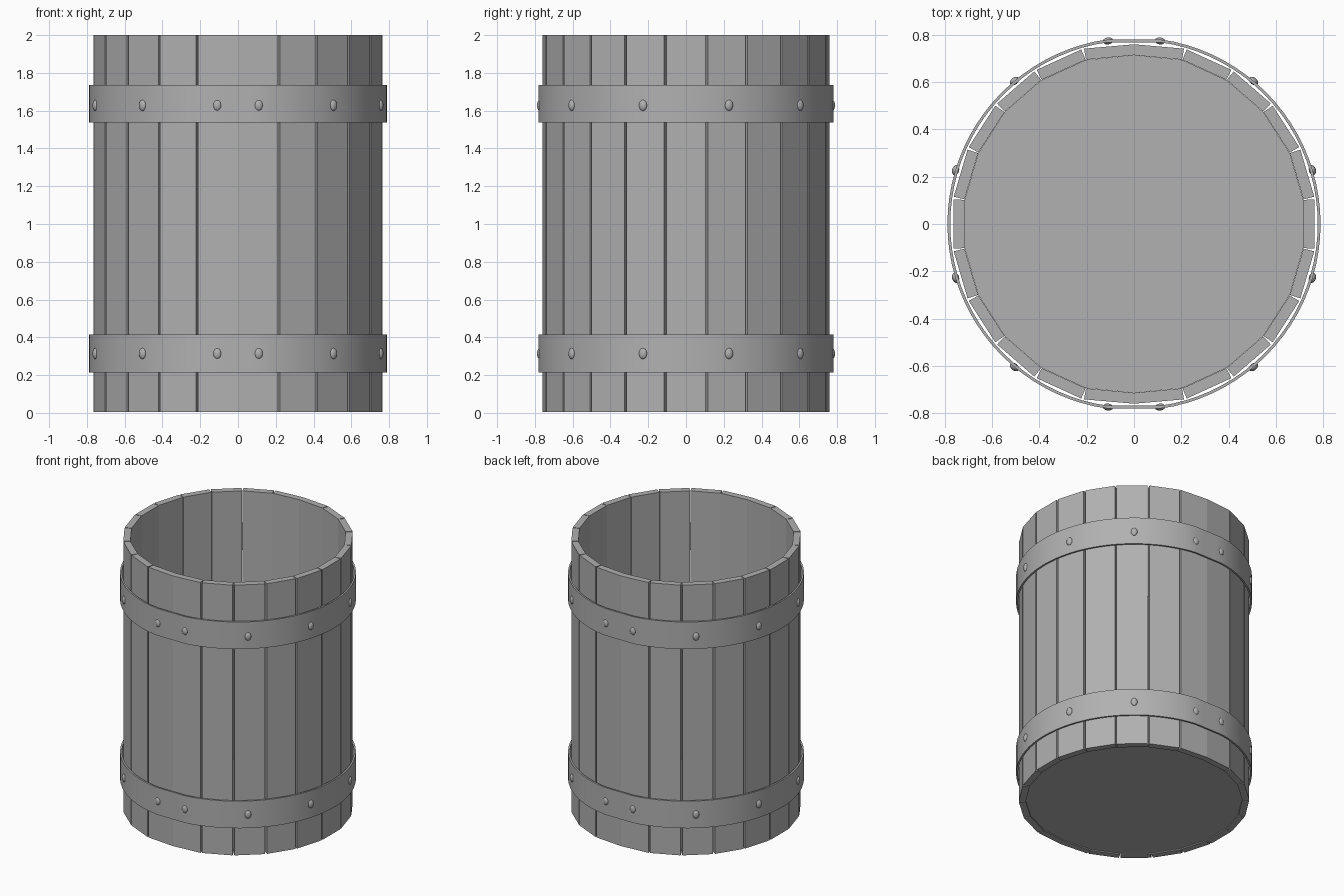
import bpy, bmesh
from math import sin, cos, tan, pi, radians

if "Cube" in bpy.data.objects:
    bpy.data.objects.remove(bpy.data.objects["Cube"])

N = 22                      # stave positions around the barrel
HALF = pi / N
R_IN, R_OUT = 0.717, 0.764  # flat-to-centre distances of the stave faces

# Dark grey for the whole barrel
GREY = bpy.data.materials.new("dark_grey")
GREY.diffuse_color = (0.44, 0.44, 0.44, 1)
GREY.use_nodes = True
GREY.node_tree.nodes["Principled BSDF"].inputs["Base Color"].default_value = GREY.diffuse_color


def make(name, bm):
    bmesh.ops.recalc_face_normals(bm, faces=bm.faces)
    me = bpy.data.meshes.new(name)
    bm.to_mesh(me)
    bm.free()
    me.materials.append(GREY)
    ob = bpy.data.objects.new(name, me)
    bpy.context.collection.objects.link(ob)
    return ob


def prism(name, pts, z0, z1):
    bm = bmesh.new()
    f = bm.faces.new([bm.verts.new((x, y, z0)) for x, y in pts])
    r = bmesh.ops.extrude_face_region(bm, geom=[f], use_keep_orig=True)
    top = [v for v in r["geom"] if isinstance(v, bmesh.types.BMVert)]
    bmesh.ops.translate(bm, verts=top, vec=(0, 0, z1 - z0))
    return make(name, bm)


def local(a, r, t):
    return (r * cos(a) - t * sin(a), r * sin(a) + t * cos(a))


# Single staves, with narrow wedge gaps on the outside
wi, wo = R_IN * tan(HALF) - 0.001, R_OUT * tan(HALF) - 0.006
for i in range(N):
    a = i * 2 * HALF
    if abs(cos(a)) < sin(2 * HALF):
        continue            # front and back hold double staves
    prism(f"stave_{i}", [local(a, R_IN, -wi), local(a, R_OUT, -wo),
                         local(a, R_OUT, wo), local(a, R_IN, wi)], 0.005, 2.0)

# Double staves at front and back, folded slightly on the centre line
for name, m in (("front_stave", -pi / 2), ("back_stave", pi / 2)):
    a, b = m - HALF, m + HALF
    prism(name, [local(a, R_IN, -wi), local(a, R_OUT, -wo), local(m, 0.76, 0),
                 local(b, R_OUT, wo), local(b, R_IN, wi), local(m, 0.714, 0)], 0.005, 2.0)

# Barrel floor
rf = R_IN / cos(HALF)
floor = [local((2 * i + 1) * HALF, rf - 0.001, 0) for i in range(N)]
prism("floor", [(x, max(-0.714, min(0.714, y))) for x, y in floor], 0.012, 0.025)


def smooth(ob):
    bpy.ops.object.select_all(action='DESELECT')
    ob.select_set(True)
    bpy.context.view_layer.objects.active = ob
    bpy.ops.object.shade_smooth_by_angle(angle=radians(35))


# Metal hoops, flattened a little at front and back
def hoop(name, z0, z1, seg=88):
    profile = [(0.777, z0), (0.789, z0), (0.789, z1), (0.777, z1)]
    bm = bmesh.new()
    rings = []
    for i in range(seg):
        a = 2 * pi * i / seg
        flat = max(-0.9885, min(0.9885, sin(a)))
        rings.append([bm.verts.new((r * cos(a), r * flat, z)) for r, z in profile])
    for i in range(seg):
        p, q = rings[i], rings[(i + 1) % seg]
        for j in range(4):
            k = (j + 1) % 4
            bm.faces.new((p[j], q[j], q[k], p[k]))
    smooth(make(name, bm))


# Oval rivets, mirrored into all four quadrants
def rivet(name, x, y, a, z):
    bpy.ops.mesh.primitive_uv_sphere_add(
        segments=16, ring_count=10, radius=1, location=(x, y, z), rotation=(0, 0, a))
    ob = bpy.context.object
    ob.name = name
    ob.scale = (0.015, 0.022, 0.029)
    ob.data.materials.append(GREY)
    smooth(ob)


for label, z0, z1, zr in (("lower", 0.214, 0.414, 0.314), ("upper", 1.537, 1.737, 1.628)):
    hoop(label + "_hoop", z0, z1)
    n = 0
    for d, r in ((8.1, 0.782), (39.9, 0.788), (73.2, 0.788)):
        for m in (-90, 90):
            for s in (-1, 1):
                a = radians(m + s * d)
                rivet(f"{label}_rivet_{n}", r * cos(a), r * sin(a), a, zr)
                n += 1
